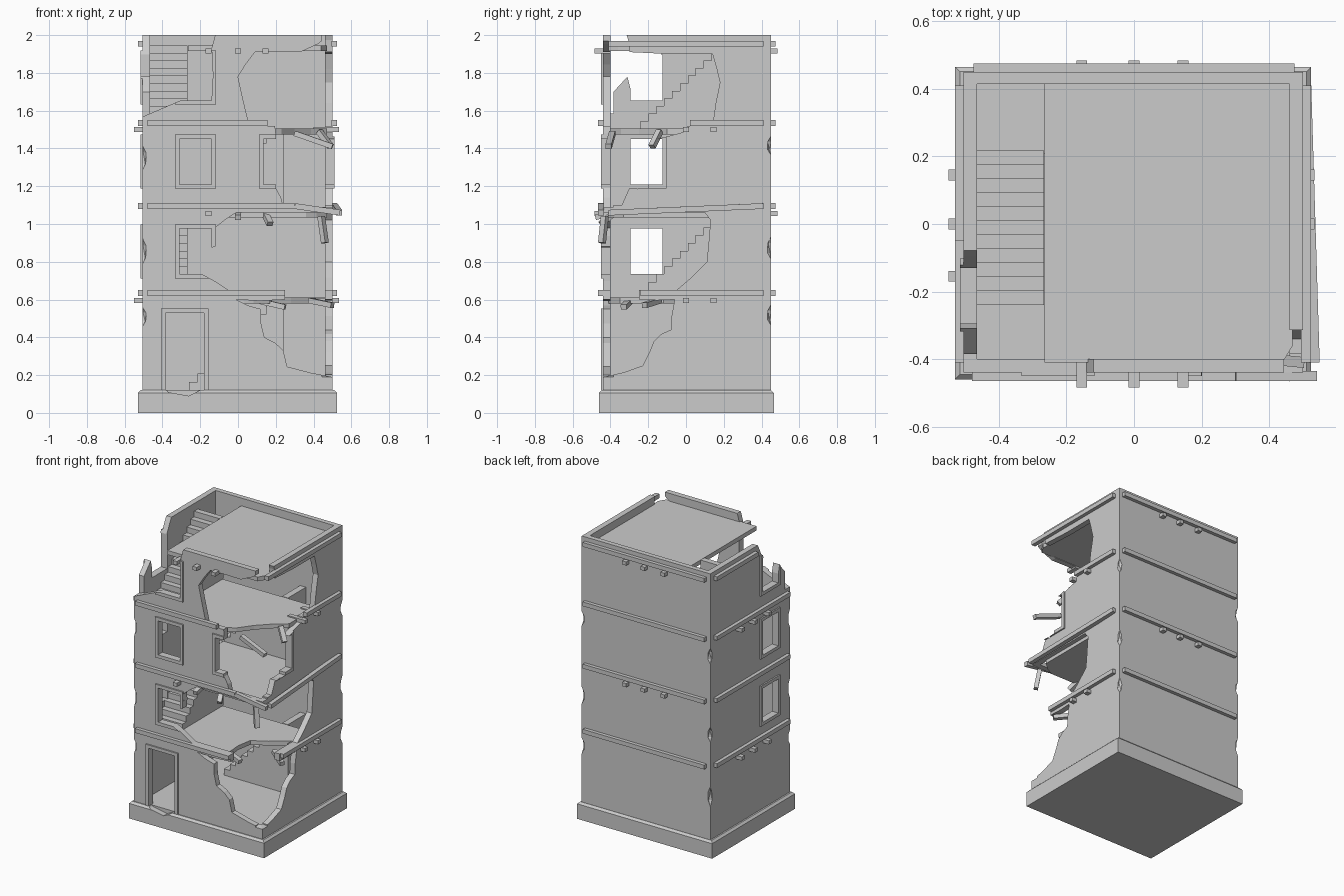
import bpy, bmesh, random
from mathutils import Vector, Matrix

if "Cube" in bpy.data.objects:
    bpy.data.objects.remove(bpy.data.objects["Cube"])

random.seed(4)
LEVELS = (.61, 1.065, 1.505, 1.945)

def make(name, bm):
    bmesh.ops.recalc_face_normals(bm, faces=bm.faces)
    me = bpy.data.meshes.new(name)
    bm.to_mesh(me)
    bm.free()
    ob = bpy.data.objects.new(name, me)
    bpy.context.collection.objects.link(ob)
    return ob

def add_prism(bm, pts, axis, lo, hi):
    """Extrude a 2D outline between lo and hi along one axis."""
    place = {'x': lambda u, v, w: (w, u, v), 'y': lambda u, v, w: (u, w, v),
             'z': lambda u, v, w: (u, v, w)}[axis]
    f = bm.faces.new([bm.verts.new(place(u, v, lo)) for u, v in pts])
    ext = bmesh.ops.extrude_face_region(bm, geom=[f])['geom']
    d = Vector(place(0, 0, hi - lo))
    bmesh.ops.translate(bm, vec=d, verts=[g for g in ext if isinstance(g, bmesh.types.BMVert)])

def prism(name, pts, axis, lo, hi):
    bm = bmesh.new()
    add_prism(bm, pts, axis, lo, hi)
    return make(name, bm)

def rect(u0, u1, v0, v1):
    return [(u0, v0), (u1, v0), (u1, v1), (u0, v1)]

def ragged(path, j=.009):
    """Add a jittered midpoint to every long stretch of a fracture line."""
    out = [path[0]]
    for a, b in zip(path, path[1:]):
        if (Vector(b) - Vector(a)).length > .1:
            out.append(tuple((p + q) / 2 + random.uniform(-j, j) for p, q in zip(a, b)))
        out.append(b)
    return out

def add_bar(bm, a, b, w=.03, h=.03):
    """Square timber running from a to b."""
    a, b = Vector(a), Vector(b)
    d = b - a
    side = d.cross(Vector((0, 0, 1))).normalized()
    m = Matrix((side, side.cross(d.normalized()), d.normalized())).transposed().to_4x4()
    m.translation = (a + b) / 2
    bmesh.ops.create_cube(bm, size=1, matrix=m @ Matrix.Diagonal((w, h, d.length, 1)))

def cut(ob, cutter):
    m = ob.modifiers.new("cut", 'BOOLEAN')
    m.operation, m.solver, m.object = 'DIFFERENCE', 'EXACT', cutter
    bpy.context.view_layer.objects.active = ob
    bpy.ops.object.modifier_apply(modifier=m.name)

# Plinth with a chamfered top and a broken doorstep
plinth = prism("plinth", rect(-.53, .525, -.46, .465), 'z', 0, .12)
bm = bmesh.new()
bm.from_mesh(plinth.data)
top = [e for e in bm.edges if all(v.co.z > .1 for v in e.verts)]
bmesh.ops.bevel(bm, geom=top, offset=.014, segments=1, affect='EDGES')
bm.to_mesh(plinth.data)
bm.free()
step_gap = prism("cutter", [(-.39, .13), (-.37, .11), (-.26, .09), (-.18, .13)], 'y', -.6, -.42)
cut(plinth, step_gap)

# Wall shell
walls = prism("walls", rect(-.505, .5, -.44, .45), 'z', .11, 2.0)
core = prism("cutter", rect(-.465, .46, -.40, .415), 'z', 0, 2.2)
cut(walls, core)

# Door and windows: side, start, width, sill, height
SIDE = {'front': ('y', -.6, -.385, -.45, -.405), 'left': ('x', -.6, -.445, -.515, -.47),
        'right': ('x', .445, .6, .465, .51)}
openings = [('front', -.385, .205, .1, .43), ('front', .135, .17, 1.21, .24), ('right', -.295, .17, 1.21, .24)]
for sill in (.735, 1.21, 1.655):
    openings += [('front', -.31, .17, sill, .24), ('left', -.295, .17, sill, .24)]

# Fracture lines, each closed outwards past the wall corner
breaks = [
    ('front', .6, [(.25, .7), (.25, .6), (-.01, .6), (.12, .55), (.14, .4), (.24, .33), (.26, .245), (.5, .19)]),
    ('right', -.6, [(-.25, .7), (-.25, .6), (-.06, .6), (-.08, .44), (-.17, .38), (-.23, .25), (-.44, .19)]),
    ('front', .6, [(-.01, 1.06), (-.12, .98), (-.12, .88), (-.2, .86), (-.2, .74), (-.05, .65)]),
    ('right', -.6, [(.1, 1.06), (.13, 1.02), (.11, .8), (-.05, .65)]),
    ('front', .6, [(.17, 1.6), (.2, 1.48), (.2, 1.19), (.24, 1.09)]),
    ('right', -.6, [(.02, 1.6), (0, 1.49), (-.2, 1.44), (-.2, 1.19), (-.3, 1.19), (-.34, 1.1)]),
    ('front', .6, [(.5, 2.01), (.33, 1.91), (.09, 1.91), (0, 1.78), (.06, 1.52)]),
    ('right', -.6, [(-.33, 2.05), (-.3, 1.91), (.14, 1.9), (.18, 1.75), (.14, 1.52)]),
    ('front', -.6, [(-.1, 2.05), (-.14, 1.93), (-.14, 1.66), (-.29, 1.66), (-.5, 1.57)]),
    ('left', -.6, [(-.05, 2.05), (-.13, 1.9), (-.14, 1.7), (-.29, 1.7), (-.31, 1.78), (-.42, 1.66)]),
]

# Raised door and window surrounds
bm = bmesh.new()
for side, u, w, v, h in openings:
    axis, _, _, f0, f1 = SIDE[side]
    add_prism(bm, rect(u - .023, u + w + .023, max(v - .023, .121), v + h + .023), axis, f0, f1)
frames = make("window_frames", bm)

cutters = [prism("cutter", rect(u, u + w, v, v + h), *SIDE[s][:3]) for s, u, w, v, h in openings]
for s, far, path in breaks:
    outline = ragged(path) + [(far, path[-1][1]), (far, path[0][1])]
    cutters.append(prism("cutter", outline, *SIDE[s][:3]))

# Small chips along the corners
bm = bmesh.new()
for x, y in ((-.505, -.44), (.5, .45), (-.505, .45)):
    for z in (.5, .9, 1.38):
        m = Matrix.Translation((x, y, z + random.uniform(-.08, .04)))
        m = m @ Matrix.Rotation(random.uniform(0, 1.5), 4, 'Z')
        m = m @ Matrix.Diagonal((.022, .022, random.uniform(.05, .075), 1))
        bmesh.ops.create_icosphere(bm, subdivisions=1, radius=1, matrix=m)
chips = make("cutter", bm)

for ob in (walls, frames):
    for c in cutters:
        cut(ob, c)
cut(walls, chips)
for c in cutters + [core, chips, step_gap]:
    bpy.data.objects.remove(c)

# Floor slabs: broken front right corner, stairwell alternating back and left
def slab(name, z, x0, y1, corner):
    pts = [(x0, y1), (x0, -.41)] + ragged(corner, .02) + [(.47, y1)]
    prism(name, pts, 'z', z - .03, z)

slab("floor_2", LEVELS[0], -.48, .21, [(.03, -.41), (.17, -.35), (.18, -.12), (.41, .03), (.47, 0)])
slab("floor_3", LEVELS[1], -.265, .42, [(.36, -.41), (.47, -.33)])
slab("floor_4", LEVELS[2], -.48, .21, [(.12, -.41), (.3, -.25), (.47, -.1)])
slab("roof", LEVELS[3], -.265, .42, [(.44, -.41), (.47, -.36)])

# Stairs: back flights on floors 1 and 3, side flights on floors 2 and 4
N = 11
for i, (z0, z1) in enumerate(zip((.12,) + LEVELS, LEVELS)):
    u0, u1, axis, lo, hi = (-.24, .217, 'x', -.47, -.267) if i % 2 else (-.26, .24, 'y', .215, .42)
    pts = [(u1, z0), (u0, z0)]
    for k in range(N):
        z = z0 + (z1 - z0) * (k + 1) / N
        pts += [(u0 + (u1 - u0) * k / N, z), (u0 + (u1 - u0) * (k + 1) / N, z)]
    prism(f"stairs_{i + 1}", pts, axis, lo, hi)

# Ledges: whole at the back and left, shortened where front and right are broken
bm = bmesh.new()
for z, front_end, right_start in ((.635, .25, -.24), (1.095, .3, None), (1.535, .155, .02), (1.955, None, -.41)):
    add_bar(bm, (-.475, .46, z), (.475, .46, z))
    add_bar(bm, (-.515, -.41 if front_end else -.05, z), (-.515, .41, z))
    if front_end:
        add_bar(bm, (-.48, -.45, z), (front_end, -.45, z))
    if right_start:
        add_bar(bm, (.51, right_start, z), (.51, .41, z))
add_bar(bm, (.3, -.45, 1.095), (.54, -.45, 1.06))
add_bar(bm, (.535, -.41, 1.06), (.51, .41, 1.095))
make("ledges", bm)

# Joist ends poking through the walls
bm = bmesh.new()
for k in (-.155, 0, .145):
    for z in (1.055, 1.915):
        add_bar(bm, (k, .4, z), (k, .484, z), .032, .026)
        if z > 1.5 or k < 0:
            add_bar(bm, (k, -.4, z), (k, -.484, z), .032, .026)
    for z in (.595, 1.5):
        add_bar(bm, (-.45, k, z), (-.55, k, z), .032, .026)
        if k >= 0:
            add_bar(bm, (.4, k, z), (.535, k, z), .032, .026)
make("joist_ends", bm)

# Snapped and sagging timbers
bm = bmesh.new()
for a, b in (((0, -.4, 1.055), (0, -.48, 1.035)), ((.14, -.38, 1.06), (.17, -.45, 1.0)),
             ((.3, -.39, 1.48), (.5, -.41, 1.41)), ((.43, -.14, 1.49), (.49, -.18, 1.41)),
             ((.12, -.3, .59), (.25, -.33, .56)), ((.38, -.14, .595), (.5, -.22, .57)),
             ((.44, -.43, 1.04), (.46, -.445, .9))):
    add_bar(bm, a, b, .032, .028)
make("broken_timbers", bm)
